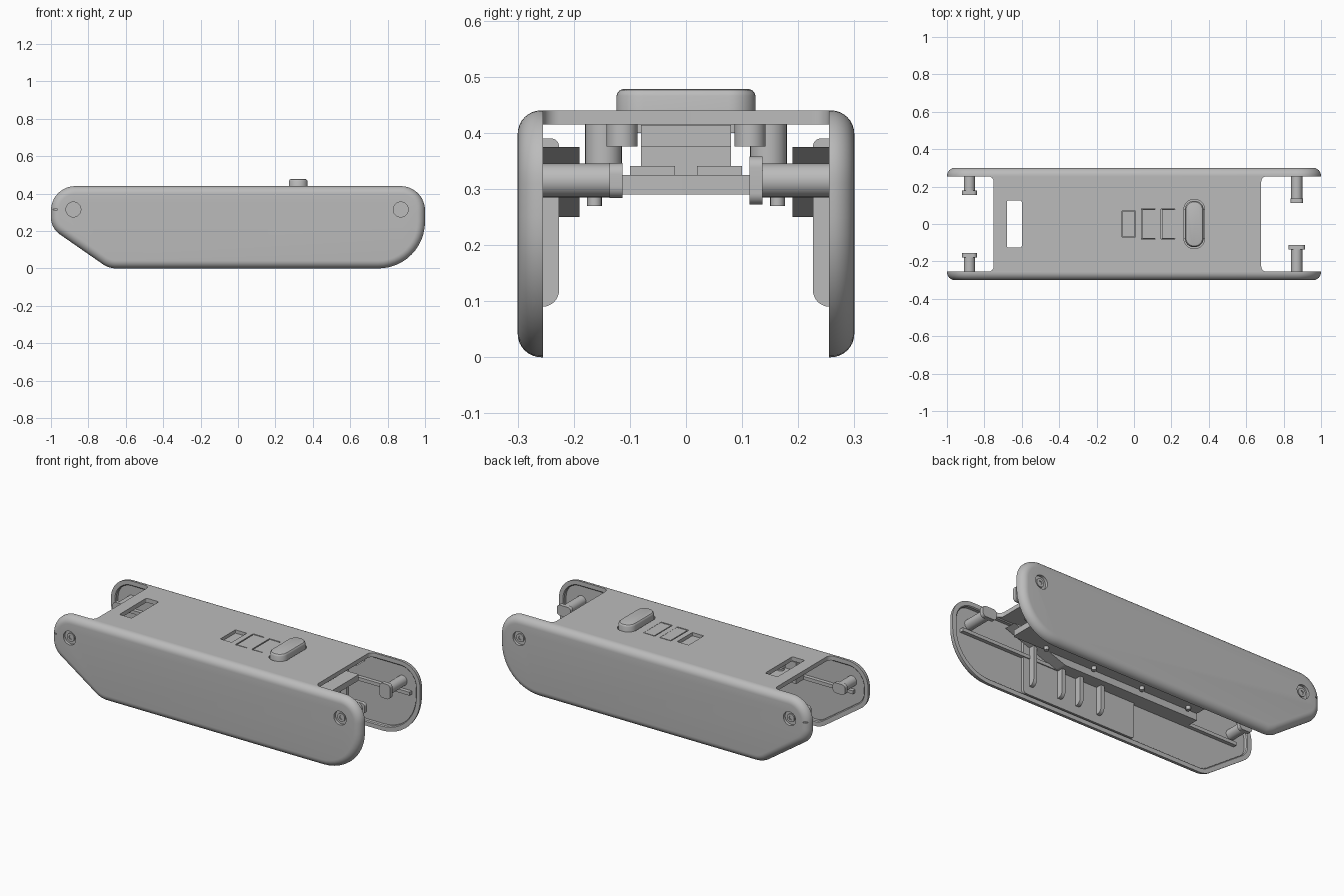
import bpy, bmesh, math
from mathutils import Vector

if "Cube" in bpy.data.objects:
    bpy.data.objects.remove(bpy.data.objects["Cube"])

grey = bpy.data.materials.new("warm_grey_plastic")
grey.use_nodes = True
grey.diffuse_color = (0.5, 0.5, 0.5, 1)
grey.node_tree.nodes["Principled BSDF"].inputs["Base Color"].default_value = (0.5, 0.5, 0.5, 1)


def rounded(corners, steps=8):
    """Outline from (u, v, radius) corners, each one filleted."""
    out, n = [], len(corners)
    for i, (u, v, r) in enumerate(corners):
        p = Vector((u, v))
        if r == 0:
            out.append(p)
            continue
        a = (Vector(corners[i - 1][:2]) - p).normalized()
        b = (Vector(corners[(i + 1) % n][:2]) - p).normalized()
        half = a.angle(b) / 2
        centre = p + (a + b).normalized() * (r / math.sin(half))
        start = p + a * (r / math.tan(half)) - centre
        end = p + b * (r / math.tan(half)) - centre
        sweep = start.angle_signed(end)
        for k in range(steps + 1):
            t = -sweep * k / steps
            c, s = math.cos(t), math.sin(t)
            out.append(centre + Vector((c * start.x - s * start.y, s * start.x + c * start.y)))
    return out


def rect(u0, u1, v0, v1, r=0):
    return rounded([(u0, v0, r), (u1, v0, r), (u1, v1, r), (u0, v1, r)])


def disc(u, v, r, n=24):
    return [Vector((u + r * math.cos(2 * math.pi * k / n), v + r * math.sin(2 * math.pi * k / n)))
            for k in range(n)]


PLACE = {"x": lambda u, v, d: (d, u, v), "y": lambda u, v, d: (u, d, v), "z": lambda u, v, d: (u, v, d)}


def shade(ob):
    ob.data.shade_smooth()
    ob.data.set_sharp_from_angle(angle=math.radians(32))


def loft(name, rings, axis):
    """Skin a list of (outline, depth) rings and cap both ends."""
    bm = bmesh.new()
    loops = [[bm.verts.new(PLACE[axis](p.x, p.y, d)) for p in pts] for pts, d in rings]
    for a, b in zip(loops, loops[1:]):
        for i in range(len(a)):
            bm.faces.new((a[i - 1], a[i], b[i], b[i - 1]))
    bm.faces.new(loops[0])
    bm.faces.new(loops[-1])
    bmesh.ops.recalc_face_normals(bm, faces=bm.faces)
    me = bpy.data.meshes.new(name)
    bm.to_mesh(me)
    bm.free()
    me.materials.append(grey)
    ob = bpy.data.objects.new(name, me)
    bpy.context.scene.collection.objects.link(ob)
    shade(ob)
    return ob


def prism(name, pts, axis, d0, d1):
    return loft(name, [(pts, d0), (pts, d1)], axis)


def cut(ob, cutter):
    mod = ob.modifiers.new("cut", 'BOOLEAN')
    mod.operation, mod.solver, mod.object = 'DIFFERENCE', 'EXACT', cutter
    bpy.context.view_layer.update()
    done = bpy.data.meshes.new_from_object(ob.evaluated_get(bpy.context.evaluated_depsgraph_get()))
    ob.modifiers.clear()
    ob.data = done
    bpy.data.objects.remove(cutter)
    shade(ob)


def inset(pts, d):
    """Shrink a convex counter-clockwise outline by d."""
    out = []
    for i, p in enumerate(pts):
        t = (pts[(i + 1) % len(pts)] - pts[i - 1]).normalized()
        out.append(p + Vector((-t.y, t.x)) * d)
    return out


# Side panels: rounded outer shell with a recessed inner face
side = rounded([(-1, .44, .13), (-1, .215, .11), (-.69, 0, .13), (1, 0, .25), (1, .44, .13)], 12)
R = .042
SCREW_X, SCREW_Z = (-.88, .87), .315
for label, s in (("right", -1), ("left", 1)):
    rings = [(inset(side, .03), s * .278), (inset(side, .03), s * .26),
             (inset(side, .025), s * .255), (side, s * .255)]
    for k in range(9):
        a = math.pi / 2 * k / 8
        rings.append((inset(side, R * (1 - math.cos(a))), s * (.3 - R + R * math.sin(a))))
    panel = loft(label + "_side_panel", rings, "y")
    for x in SCREW_X:
        cut(panel, prism("cutter", disc(x, SCREW_Z, .04), "y", s * .284, s * .32))
    cut(panel, prism("cutter", rect(-1.02, -.965, .312, .318), "y", s * .285, s * .32))

    # Raised middle of the inner face, its ribs and the long rail
    prism(label + "_inner_pad", rect(-.22, .52, .04, .41, .02), "y", s * .262, s * .28)
    for x in (.02, .16, .28, .47):
        rib = rounded([(s * .28, .09, 0), (s * .226, .09, .03), (s * .226, .39, .015), (s * .28, .39, 0)])
        prism(label + "_rib", rib, "x", x - .011, x + .011)
    rail = rounded([(-.58, .25, 0), (.3, .25, .05), (.64, .375, 0), (-.58, .375, 0)])
    prism(label + "_rail", rail, "y", s * .19, s * .262)
    prism(label + "_end_rail", rect(-.9, .93, .25, .27), "y", s * .256, s * .28)

    # Screw heads sunk in the outer face
    for x in SCREW_X:
        head = prism(label + "_screw_head", disc(x, SCREW_Z, .024), "y", s * .28, s * .291)
        cut(head, prism("cutter", disc(x, SCREW_Z, .011, 6), "y", s * .286, s * .3))

    # Pivot pins with flattened caps at both ends
    for x, tip, w, h in ((-.88, .155, .04, .03), (.87, .113, .034 if s > 0 else .045, .043 if s > 0 else .031)):
        prism(label + "_pivot_pin", disc(x, SCREW_Z, .03), "y", s * (tip + .01), s * .28)
        prism(label + "_pin_cap", rect(x - w, x + w, SCREW_Z - h, SCREW_Z + h, .02),
              "y", s * tip, s * (tip + .023))

    # Posts between the top plate and the board, with screws below
    for x in (-.5, -.19, .13, .45):
        prism("post", disc(x, s * .147, .033), "z", .345, .416)
        prism("post_core", disc(x, s * .16, .02), "z", .32, .35)
        prism("board_screw", disc(x, s * .163, .013, 16), "z", .27, .292)
    for x in (-.35, .6):
        prism("short_post", disc(x, s * .114, .028), "z", .376, .416)

# Top plate with filleted end cut-outs
E, Y = .255, .258
plate = prism("top_plate", rounded([
    (.74, Y, 0), (.74, E, 0), (.68, E, .03), (.68, -E, .03), (.74, -E, 0), (.74, -Y, 0),
    (-.81, -Y, 0), (-.81, -E, 0), (-.75, -E, .03), (-.75, E, .03), (-.81, E, 0), (-.81, Y, 0)]),
    "z", .415, .44)
cut(plate, prism("cutter", rect(-.68, -.6, -.125, .125, .008), "z", .3, .5))
cut(plate, prism("cutter", rect(-.066, .008, -.07, .07, .004), "z", .3, .5))
for x in (.04, .145):
    cut(plate, prism("cutter", rect(x, x + .073, -.083, .083, .004), "z", .3, .5))
cut(plate, prism("cutter", rect(.267, .377, -.13, .13, .05), "z", .3, .5))

# Keys and the raised button
prism("window_floor", rect(-.064, .006, -.068, .068), "z", .4, .422)
for x in (.04, .145):
    prism("flat_key", rect(x + .006, x + .073, -.077, .077), "z", .41, .439)
btn = rect(.272, .372, -.124, .124, .048)
prof = [(0, .4), (0, .466), (.002, .471), (.006, .476), (.012, .478)]
loft("raised_button", [(inset(btn, d), z) for d, z in prof], "z")
prism("button_base", rect(.262, .382, -.08, .08), "z", .37, .414)

# Circuit board and its components
prism("board", rect(-.58, .65, -.19, .19, .01), "z", .29, .325)
prism("board_cover", rect(-.1, .4, -.08, .08), "z", .324, .376)
for x, y in ((.5, -.06), (.52, .06), (-.3, 0)):
    prism("component", rect(x - .05, x + .05, y - .04, y + .04), "z", .324, .341)
